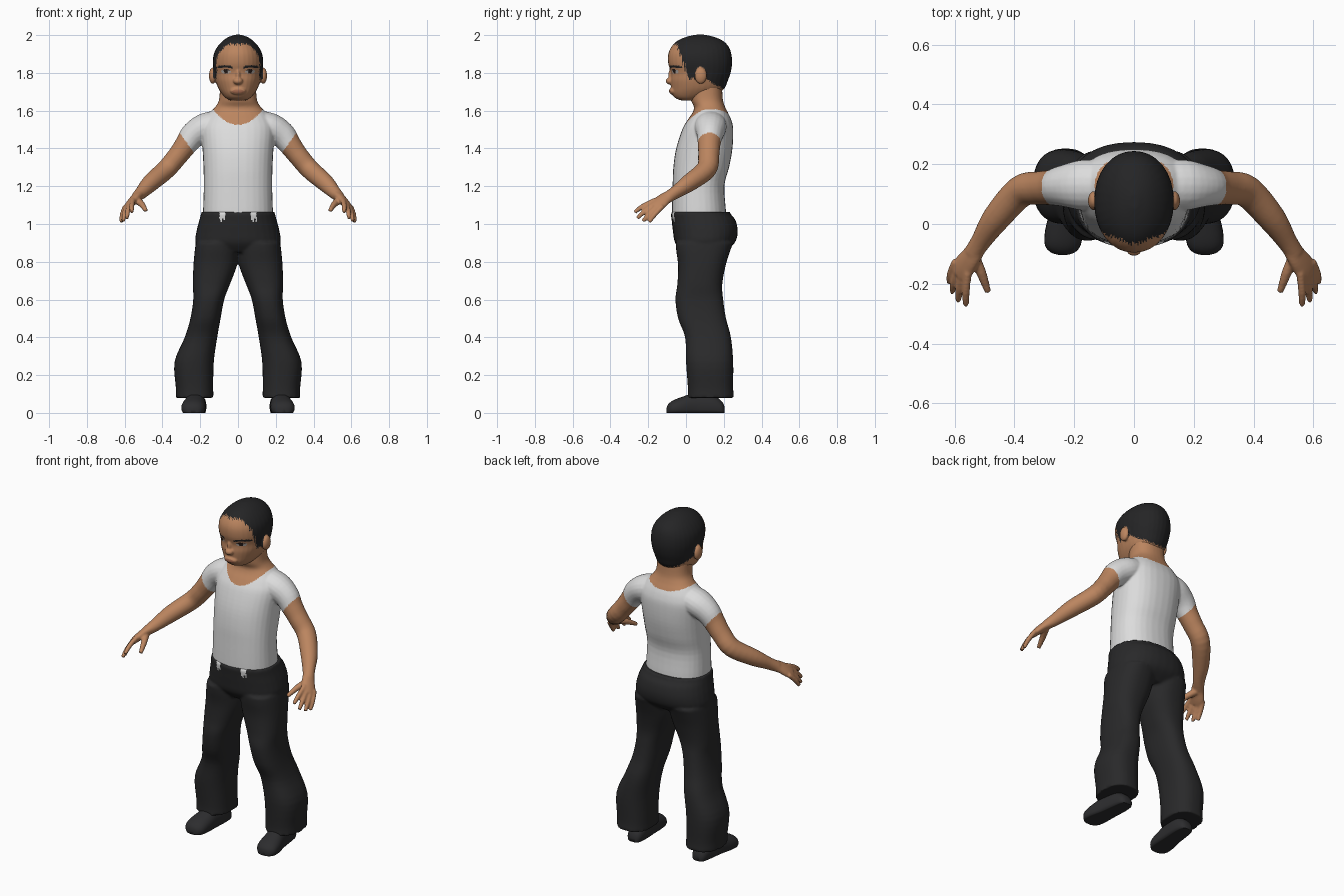
import bpy, bmesh, math
from mathutils import Vector, Matrix

cube = bpy.data.objects.get("Cube")
if cube:
    bpy.data.objects.remove(cube)


def material(name, r, g, b):
    m = bpy.data.materials.new(name)
    m.use_nodes = True
    m.diffuse_color = (r, g, b, 1)
    bsdf = m.node_tree.nodes["Principled BSDF"]
    bsdf.inputs["Base Color"].default_value = (r, g, b, 1)
    bsdf.inputs["Roughness"].default_value = 0.8
    return m


SKIN = material("brown skin", 0.5, 0.235, 0.115)
HAIR = material("black hair", 0.018, 0.018, 0.019)
SHIRT = material("white shirt", 0.72, 0.72, 0.72)
PANTS = material("charcoal trousers", 0.022, 0.022, 0.023)
SHOE = material("dark shoe", 0.026, 0.026, 0.028)
LIPS = material("lip brown", 0.36, 0.14, 0.075)
EYE = material("eye white", 0.42, 0.38, 0.35)
IRIS = material("dark iris", 0.02, 0.012, 0.01)


def spline(rows, steps=4):
    """Catmull-Rom interpolation of rows of numbers."""
    out = []
    for i in range(len(rows) - 1):
        a, b = rows[max(i - 1, 0)], rows[i]
        c, d = rows[i + 1], rows[min(i + 2, len(rows) - 1)]
        for k in range(steps):
            t = k / steps
            out.append([q + 0.5 * t * (r - p + t * (2 * p - 5 * q + 4 * r - s
                        + t * (3 * (q - r) + s - p))) for p, q, r, s in zip(a, b, c, d)])
    return out + [list(rows[-1])]


def loft(bm, rings, side=1, n=32, power=2.0):
    """Closed skin over rings of (centre, first axis, second axis)."""
    loops = []
    for centre, u, v in rings:
        loop = []
        for i in range(n):
            c, s = math.cos(math.tau * i / n), math.sin(math.tau * i / n)
            p = centre + u * math.copysign(abs(c) ** (2 / power), c) \
                + v * math.copysign(abs(s) ** (2 / power), s)
            loop.append(bm.verts.new((p.x * side, p.y, p.z)))
        loops.append(loop)
    for a, b in zip(loops, loops[1:]):
        for i in range(n):
            bm.faces.new((a[i], a[(i + 1) % n], b[(i + 1) % n], b[i]))
    bm.faces.new(loops[0])
    bm.faces.new(loops[-1])


def stack(bm, rows, side=1, power=2.0):
    """Level rings: height, centre x, half width, front y, back y."""
    loft(bm, [(Vector((x, (f + b) / 2, z)), Vector((w, 0, 0)), Vector((0, (b - f) / 2, 0)))
              for z, x, w, f, b in spline(rows)], side, power=power)


def tube(bm, rows, side=1, across=(0, 1, 0)):
    """Rings square to a path: x, y, z, radius across, radius in depth."""
    rows = spline(rows)
    pts = [Vector(r[:3]) for r in rows]
    rings = []
    for i, r in enumerate(rows):
        t = (pts[min(i + 1, len(pts) - 1)] - pts[max(i - 1, 0)]).normalized()
        u = Vector(across)
        u = (u - t * u.dot(t)).normalized()
        rings.append((pts[i], u * r[3], t.cross(u) * r[4]))
    loft(bm, rings, side, n=20)


def blob(bm, centre, size):
    bmesh.ops.create_uvsphere(bm, u_segments=24, v_segments=16, radius=1,
                              matrix=Matrix.Translation(centre) @ Matrix.Diagonal((*size, 1)))


def finish(name, bm, mats, rule=None, voxel=0, smooth=4):
    """Fuse the parts, smooth them, and colour faces by a rule on the centre."""
    bmesh.ops.recalc_face_normals(bm, faces=bm.faces)
    mesh = bpy.data.meshes.new(name)
    bm.to_mesh(mesh)
    bm.free()
    ob = bpy.data.objects.new(name, mesh)
    bpy.context.collection.objects.link(ob)
    if voxel:
        mod = ob.modifiers.new("fuse", "REMESH")
        mod.mode = "VOXEL"
        mod.voxel_size = voxel
        mod = ob.modifiers.new("soften", "SMOOTH")
        mod.factor = 0.5
        mod.iterations = smooth
        deps = bpy.context.evaluated_depsgraph_get()
        ob.data = bpy.data.meshes.new_from_object(ob.evaluated_get(deps))
        ob.modifiers.clear()
        ob.data.name = name
    ob.data.materials.clear()
    for m in mats:
        ob.data.materials.append(m)
    for p in ob.data.polygons:
        p.use_smooth = True
        p.material_index = mats.index(rule(*p.center)) if rule else 0
    return ob


# Head with jaw, nose, mouth and ears
bm = bmesh.new()
stack(bm, [(1.655, 0, .045, -.03, .07), (1.668, 0, .065, -.058, .11), (1.69, 0, .086, -.074, .17),
           (1.72, 0, .105, -.078, .205), (1.76, 0, .119, -.082, .222), (1.80, 0, .126, -.08, .236),
           (1.85, 0, .133, -.094, .244), (1.90, 0, .128, -.094, .24), (1.94, 0, .108, -.076, .225),
           (1.97, 0, .08, -.045, .195), (1.99, 0, .05, 0, .15), (2.002, 0, .015, .05, .1)], power=2.1)
blob(bm, (0, -.083, 1.757), (.026, .024, .019))
blob(bm, (0, -.076, 1.785), (.013, .018, .04))
blob(bm, (0, -.068, 1.704), (.042, .022, .021))
for s in (-1, 1):
    blob(bm, (s * .134, .078, 1.785), (.02, .032, .043))


def head_colour(x, y, z):
    ax = abs(x)
    if ax > .132 and 1.735 < z < 1.832 and .035 < y < .125:
        return SKIN
    jag = .006 * math.sin(90 * math.atan2(x, y - .08)) + .004 * math.sin(230 * x + 170 * y)
    if z > 1.952 + jag:
        return HAIR
    if y > .015 - .35 * (z - 1.77) + jag and z > 1.77 - .6 * max(0, y - .1) + jag:
        return HAIR
    if y < 0:
        if .028 < ax < .108 and abs(z - 1.834 + 4 * (ax - .07) ** 2) < .006:
            return HAIR
        if math.hypot(ax - .064, z - 1.808) < .0105:
            return IRIS
        if math.hypot((ax - .064) / .026, (z - 1.808) / .011) < 1:
            return EYE if z < 1.813 else IRIS
        if ax < .036 and abs(z - 1.702) < .011 * (1 - (x / .036) ** 2):
            return LIPS
    return SKIN


finish("head", bm, [SKIN, HAIR, EYE, IRIS, LIPS], head_colour, voxel=.0045, smooth=3)

# Upper body: torso, neck, arms and hands
bm = bmesh.new()
stack(bm, [(1.02, 0, .182, -.07, .205), (1.06, 0, .185, -.074, .212), (1.2, 0, .181, -.071, .203),
           (1.3, 0, .183, -.067, .228), (1.4, 0, .188, -.052, .246), (1.5, 0, .195, -.02, .25),
           (1.55, 0, .18, .008, .24), (1.59, 0, .15, .035, .222), (1.62, 0, .12, .042, .207),
           (1.66, 0, .1, .025, .195), (1.74, 0, .095, .02, .19)], power=2.3)
knuckles = (Vector((.556, -.185, 1.115)), Vector((.602, -.138, 1.076)))
tips = [(.562, -.272, 1.062), (.588, -.258, 1.03), (.608, -.228, 1.014), (.618, -.195, 1.01)]
spread = knuckles[1] - knuckles[0]
for s in (-1, 1):
    tube(bm, [(.08, .13, 1.535, .08, .07), (.17, .13, 1.512, .085, .076), (.235, .127, 1.472, .07, .07),
              (.275, .122, 1.42, .06, .06), (.32, .12, 1.36, .056, .054), (.38, .108, 1.29, .054, .052),
              (.46, .02, 1.22, .047, .047), (.51, -.055, 1.168, .034, .035),
              (.54, -.1, 1.14, .033, .027)], s)
    tube(bm, [(.52, -.07, 1.155, .031, .029), (.545, -.11, 1.135, .038, .024),
              (.57, -.145, 1.107, .044, .021), (.583, -.172, 1.09, .041, .016)], s, spread)
    for i, tip in enumerate(tips):
        base = knuckles[0] + spread * (.02 + i * .32)
        tip = Vector(tip)
        root = base.lerp(tip, -.25)
        mid = base.lerp(tip, .5) + Vector((.003, 0, .006))
        tube(bm, [(*root, .013, .013), (*mid, .0135, .0135), (*tip, .010, .010)], s, spread)
    tube(bm, [(.535, -.11, 1.125, .02, .02), (.51, -.165, 1.105, .017, .017),
              (.488, -.228, 1.072, .011, .011)], s, spread)


def body_colour(x, y, z):
    ax = abs(x)
    if ax > .2 and ax * .81 - z * .585 > -.617:
        return SKIN
    low, rise = (1.525, .085) if y < .12 else (1.58, .03)
    if z > 1.5 and ax < .137 and z > low + rise * (ax / .135) ** 2:
        return SKIN
    return SHIRT


finish("upper_body", bm, [SHIRT, SKIN], body_colour, voxel=.006, smooth=4)

# Trousers: hips and two flared legs
bm = bmesh.new()
stack(bm, [(.85, 0, .18, -.02, .2), (.9, 0, .224, -.058, .258), (.96, 0, .22, -.069, .274),
           (1.02, 0, .205, -.076, .262), (1.05, 0, .197, -.08, .238),
           (1.064, 0, .194, -.079, .234)], power=2.3)
for s in (-1, 1):
    stack(bm, [(.9, .11, .113, -.055, .25), (.86, .113, .116, -.052, .235), (.78, .121, .115, -.042, .21),
               (.68, .141, .098, -.046, .192), (.6, .155, .082, -.056, .197), (.5, .172, .08, -.042, .212),
               (.4, .196, .086, -.005, .238), (.27, .232, .104, 0, .25), (.13, .23, .099, .01, .25),
               (.08, .229, .1, .008, .255)], s, power=2.4)


def trouser_colour(x, y, z):
    gap = y < 0 and z > 1.02 + .01 * math.sin(300 * x) and abs(abs(x) - .083) < .015
    return SHIRT if gap else PANTS


finish("trousers", bm, [PANTS, SHIRT], trouser_colour, voxel=.008, smooth=3)

# Shoes: rounded along their length with a flat sole
for s, name in ((1, "left_shoe"), (-1, "right_shoe")):
    bm = bmesh.new()
    rows = spline([(.205, .215, .02, .03), (.19, .215, .04, .06), (.14, .217, .05, .095),
                   (.05, .225, .055, .105), (-.02, .234, .063, .085), (-.07, .238, .06, .065),
                   (-.095, .238, .04, .045), (-.103, .238, .015, .025)])
    loft(bm, [(Vector((x, y, h * .35)), Vector((w, 0, 0)), Vector((0, 0, h * .65)))
              for y, x, w, h in rows], s, n=24, power=2.2)
    for v in bm.verts:
        v.co.z = max(v.co.z, 0)
    finish(name, bm, [SHOE])
